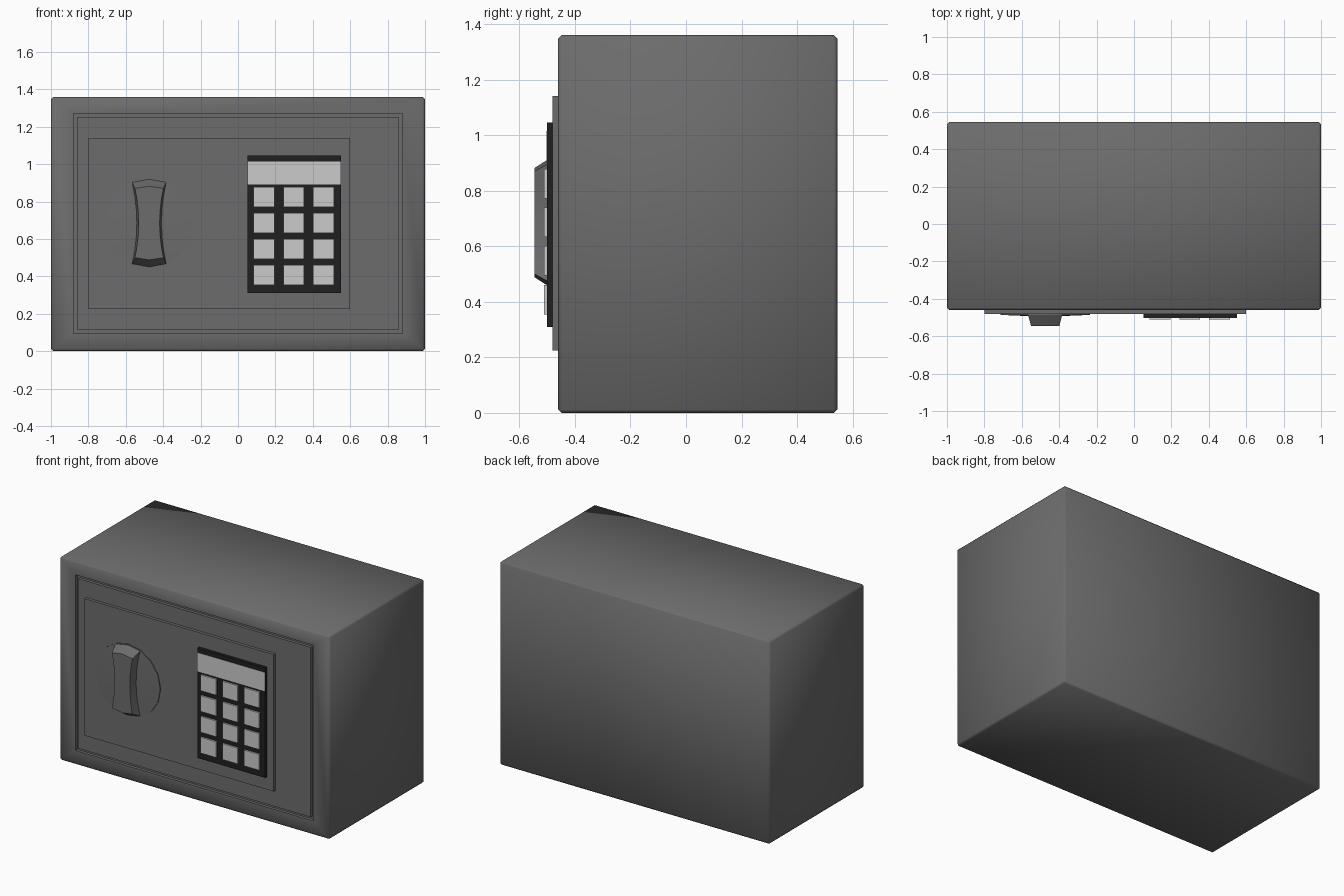
import bpy, bmesh, math
from mathutils import Matrix

if "Cube" in bpy.data.objects:
    bpy.data.objects.remove(bpy.data.objects["Cube"])


def material(name, v):
    m = bpy.data.materials.new(name)
    m.diffuse_color = (v, v, v, 1)
    m.use_nodes = True
    m.node_tree.nodes["Principled BSDF"].inputs["Base Color"].default_value = m.diffuse_color
    return m


GREY = material("safe_grey", 0.15)
LIGHT = material("light_grey", 0.6)
DARK = material("keypad_black", 0.014)


def finish(bm, name, mat, angle=None):
    bmesh.ops.recalc_face_normals(bm, faces=bm.faces[:])
    me = bpy.data.meshes.new(name)
    bm.to_mesh(me)
    bm.free()
    me.materials.append(mat)
    ob = bpy.data.objects.new(name, me)
    bpy.context.collection.objects.link(ob)
    if angle:
        bpy.ops.object.select_all(action='DESELECT')
        ob.select_set(True)
        bpy.context.view_layer.objects.active = ob
        bpy.ops.object.shade_smooth_by_angle(angle=math.radians(angle))
    return ob


def box_bm(x0, x1, y0, y1, z0, z1):
    bm = bmesh.new()
    bmesh.ops.create_cube(bm, size=1)
    for v in bm.verts:
        v.co = (x1 if v.co.x > 0 else x0, y1 if v.co.y > 0 else y0, z1 if v.co.z > 0 else z0)
    return bm


def box(name, mat, *dims):
    return finish(box_bm(*dims), name, mat)


# Body with small bevel and a groove outlining the door
FRONT = -0.46
bm = box_bm(-1, 1, FRONT, 0.545, 0, 1.36)
bmesh.ops.bevel(bm, geom=bm.edges[:], offset=0.012, segments=1, affect='EDGES')
bm.normal_update()
face = min(bm.faces, key=lambda f: f.calc_center_median().y)
for hx, z0, z1, y in ((0.88, 0.095, 1.27, FRONT), (0.88, 0.095, 1.27, FRONT + 0.02),
                      (0.86, 0.115, 1.25, FRONT + 0.02), (0.86, 0.115, 1.25, FRONT)):
    bmesh.ops.inset_individual(bm, faces=[face], thickness=0.01)
    for v in face.verts:
        v.co = (hx if v.co.x > 0 else -hx, y, z1 if v.co.z > 0.68 else z0)
finish(bm, "safe_body", GREY, 60)

# Raised door plate
box("door_plate", GREY, -0.8, 0.6, -0.48, FRONT, 0.225, 1.14)

# Keypad, display strip and keys
box("keypad", DARK, 0.05, 0.55, -0.5, -0.48, 0.31, 1.045)
box("display", LIGHT, 0.05, 0.55, -0.502, -0.498, 0.89, 1.015)
for r in range(4):
    for c in range(3):
        x, z = 0.082 + 0.16 * c, 0.355 + 0.139 * r
        box(f"key_{r}_{c}", LIGHT, x, x + 0.112, -0.511, -0.5, z, z + 0.106)

# Knob disc: thin 16-sided rim with a slightly domed front
CX, CZ, R = -0.475, 0.685, 0.24
turn = Matrix.Translation((CX, 0, CZ)) @ Matrix.Rotation(math.pi / 2, 4, 'X')
bm = bmesh.new()
for r1, r2, y0, y1 in ((R, R, -0.478, -0.486), (R, 0.1, -0.486, -0.492)):
    bmesh.ops.create_cone(bm, cap_ends=True, segments=16, radius1=r1, radius2=r2, depth=y0 - y1,
                          matrix=turn @ Matrix.Translation((0, 0, -(y0 + y1) / 2)))
finish(bm, "knob_disc", GREY, 30)


# Knob grip: waisted bar with sloping ends
def outline(bm, mid, end, half, tip, y):
    pts = []
    for s in (1, -1):
        for i in range(-3, 4):
            t = i / 3
            pts.append((s * (mid + (end - mid) * t * t), s * t * half))
        pts.append((0, s * tip))
    return [bm.verts.new((CX + x, y, CZ + z)) for x, z in pts]


bm = bmesh.new()
base = outline(bm, 0.068, 0.092, 0.22, 0.237, -0.482)
top = outline(bm, 0.056, 0.076, 0.185, 0.197, -0.545)
bm.faces.new(base)
bm.faces.new(top)
for i in range(len(base)):
    j = (i + 1) % len(base)
    bm.faces.new((base[i], base[j], top[j], top[i]))
finish(bm, "knob_grip", GREY, 30)
